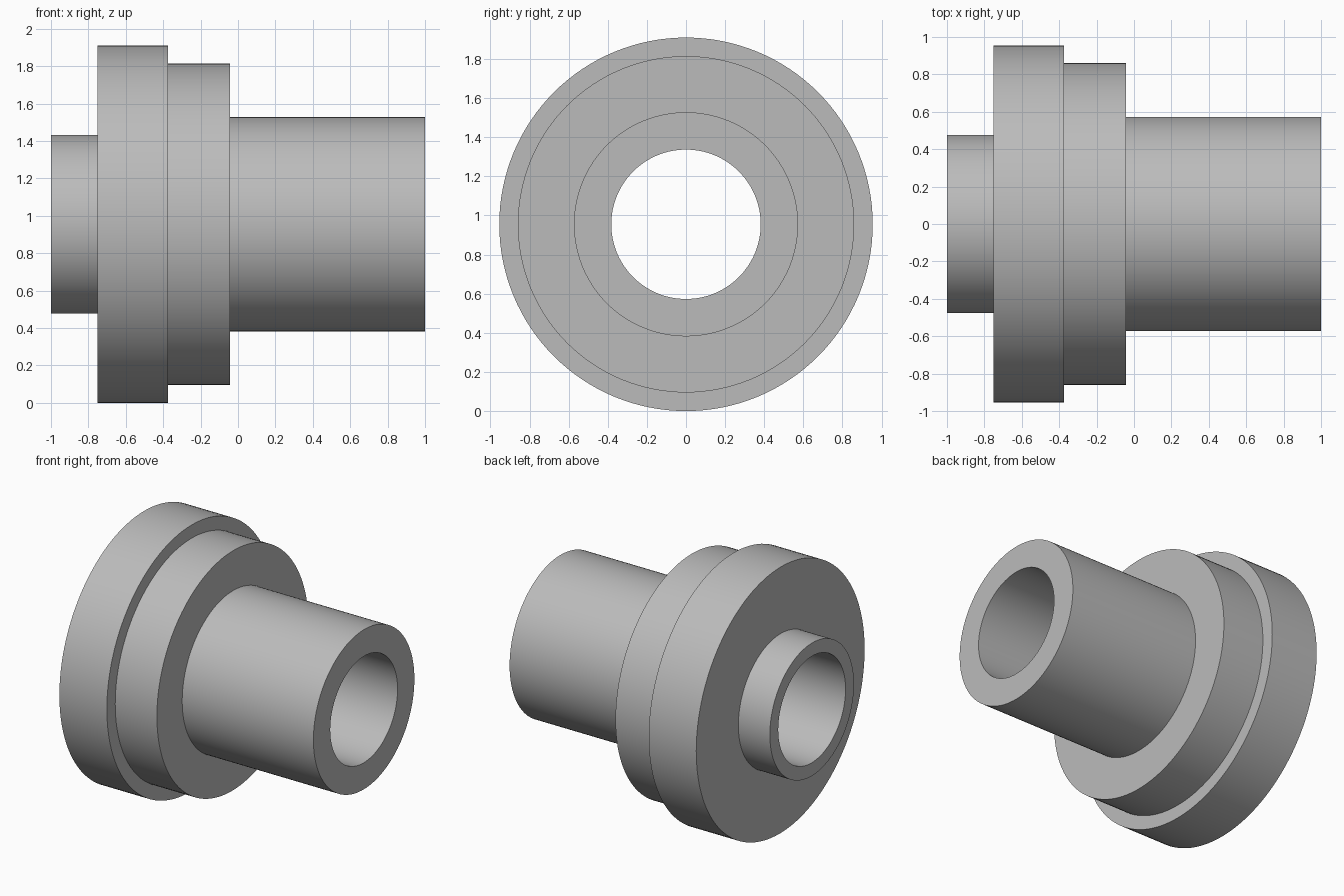
import bpy, bmesh, math
from mathutils import Matrix

cube = bpy.data.objects.get("Cube")
if cube:
    bpy.data.objects.remove(cube, do_unlink=True)

SIDES = 128
FLANGE_R, COLLAR_R, BARREL_R, SPIGOT_R, BORE_R = 0.955, 0.86, 0.573, 0.477, 0.382

# Plain grey metal
grey = bpy.data.materials.new("grey metal")
grey.use_nodes = True
colour = (0.5, 0.5, 0.5, 1)
grey.diffuse_color = colour
grey.node_tree.nodes["Principled BSDF"].inputs["Base Color"].default_value = colour

# Stepped half-section (x, radius): spigot, flange, collar, barrel, then the bore
section = [
    (-1, BORE_R), (-1, SPIGOT_R),
    (-0.75, SPIGOT_R), (-0.75, FLANGE_R),
    (-0.373, FLANGE_R), (-0.373, COLLAR_R),
    (-0.042, COLLAR_R), (-0.042, BARREL_R),
    (1, BARREL_R), (1, BORE_R),
]

# Revolve the closed section about the x axis
bm = bmesh.new()
verts = [bm.verts.new((x, 0, r)) for x, r in section]
edges = [bm.edges.new((a, b)) for a, b in zip(verts, verts[1:] + verts[:1])]
bmesh.ops.spin(bm, geom=verts + edges, cent=(0, 0, 0), axis=(1, 0, 0),
               angle=math.tau, steps=SIDES, use_merge=True)
bmesh.ops.remove_doubles(bm, verts=bm.verts, dist=1e-5)
bmesh.ops.transform(bm, matrix=Matrix.Translation((0, 0, FLANGE_R)), verts=bm.verts)
bmesh.ops.recalc_face_normals(bm, faces=bm.faces)

mesh = bpy.data.meshes.new("flanged_bushing")
bm.to_mesh(mesh)
bm.free()
mesh.materials.append(grey)
bushing = bpy.data.objects.new("flanged_bushing", mesh)
bpy.context.collection.objects.link(bushing)

# Smooth round walls with crisp steps
bpy.ops.object.select_all(action="DESELECT")
bushing.select_set(True)
bpy.context.view_layer.objects.active = bushing
bpy.ops.object.shade_smooth_by_angle(angle=math.radians(30))
